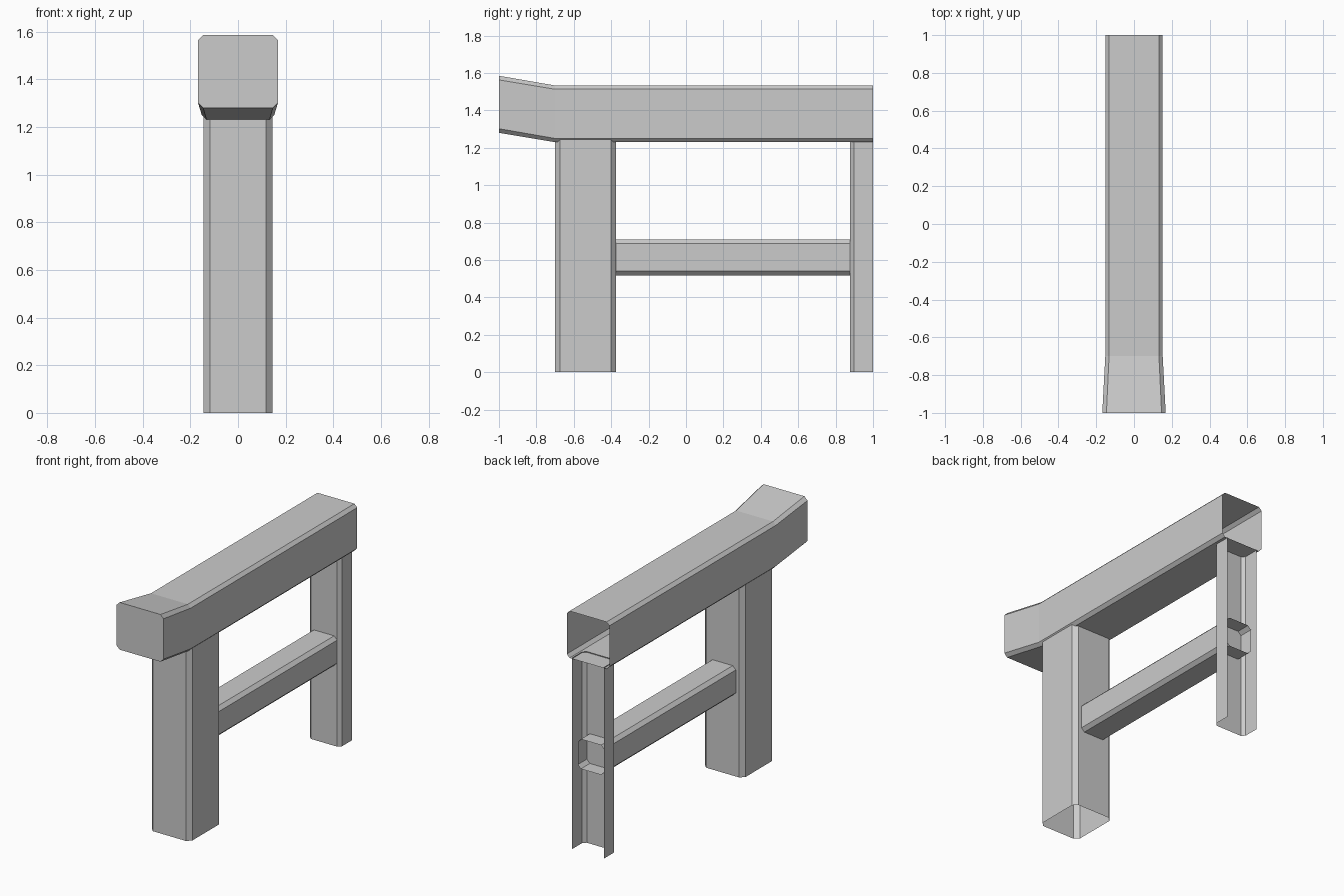
import bpy, bmesh

if "Cube" in bpy.data.objects:
    bpy.data.objects.remove(bpy.data.objects["Cube"])


def octagon(hu, v0, v1, c):
    """Chamfered rectangle, symmetric in u, from v0 to v1."""
    return [(hu - c, v0), (hu, v0 + c), (hu, v1 - c), (hu - c, v1),
            (c - hu, v1), (-hu, v1 - c), (-hu, v0 + c), (c - hu, v0)]


def loft(name, rings, closed=True, cap_first=False):
    """Skin matching rings of points; ends stay open unless capped."""
    bm = bmesh.new()
    loops = [[bm.verts.new(p) for p in ring] for ring in rings]
    n = len(loops[0])
    for a, b in zip(loops, loops[1:]):
        for i in range(n if closed else n - 1):
            j = (i + 1) % n
            bm.faces.new((a[i], a[j], b[j], b[i]))
    if cap_first:
        bm.faces.new(loops[0][::-1])
    mesh = bpy.data.meshes.new(name)
    bm.to_mesh(mesh)
    bm.free()
    obj = bpy.data.objects.new(name, mesh)
    bpy.context.collection.objects.link(obj)
    # flip so that the faces point outwards
    return obj


def along_y(sections):
    # sections: (y, half width, bottom, top, chamfer)
    return [[(u, y, v) for u, v in octagon(hw, z0, z1, c)]
            for y, hw, z0, z1, c in sections][::1]


def flip(obj):
    obj.data.flip_normals()


# Top beam: flared, raised front end with a flat cap; open at the back
beam = loft("top_beam", along_y([(-1.0, 0.168, 1.28, 1.585, 0.022),
                                 (-0.7, 0.152, 1.23, 1.533, 0.02),
                                 (1.0, 0.152, 1.23, 1.533, 0.02)]),
            cap_first=True)
flip(beam)

# Lower rail: chamfered tube, pushed a little into both posts
rail = loft("lower_rail", along_y([(-0.40, 0.094, 0.518, 0.71, 0.022),
                                   (0.97, 0.094, 0.518, 0.71, 0.022)]))
flip(rail)

# Front post: chamfered tube, open underneath
front = octagon(0.145, -0.7, -0.374, 0.027)
loft("front_post", [[(x, y, z) for x, y in front] for z in (0.0, 1.245)])

# Back post: half section, open on its back side
w, c, y0 = 0.114, 0.02, 0.878
back = [(-w, 1.0), (-w, y0 + c), (c - w, y0), (w - c, y0), (w, y0 + c), (w, 1.0)]
loft("back_post", [[(x, y, z) for x, y in back] for z in (0.0, 1.235)], closed=False)
